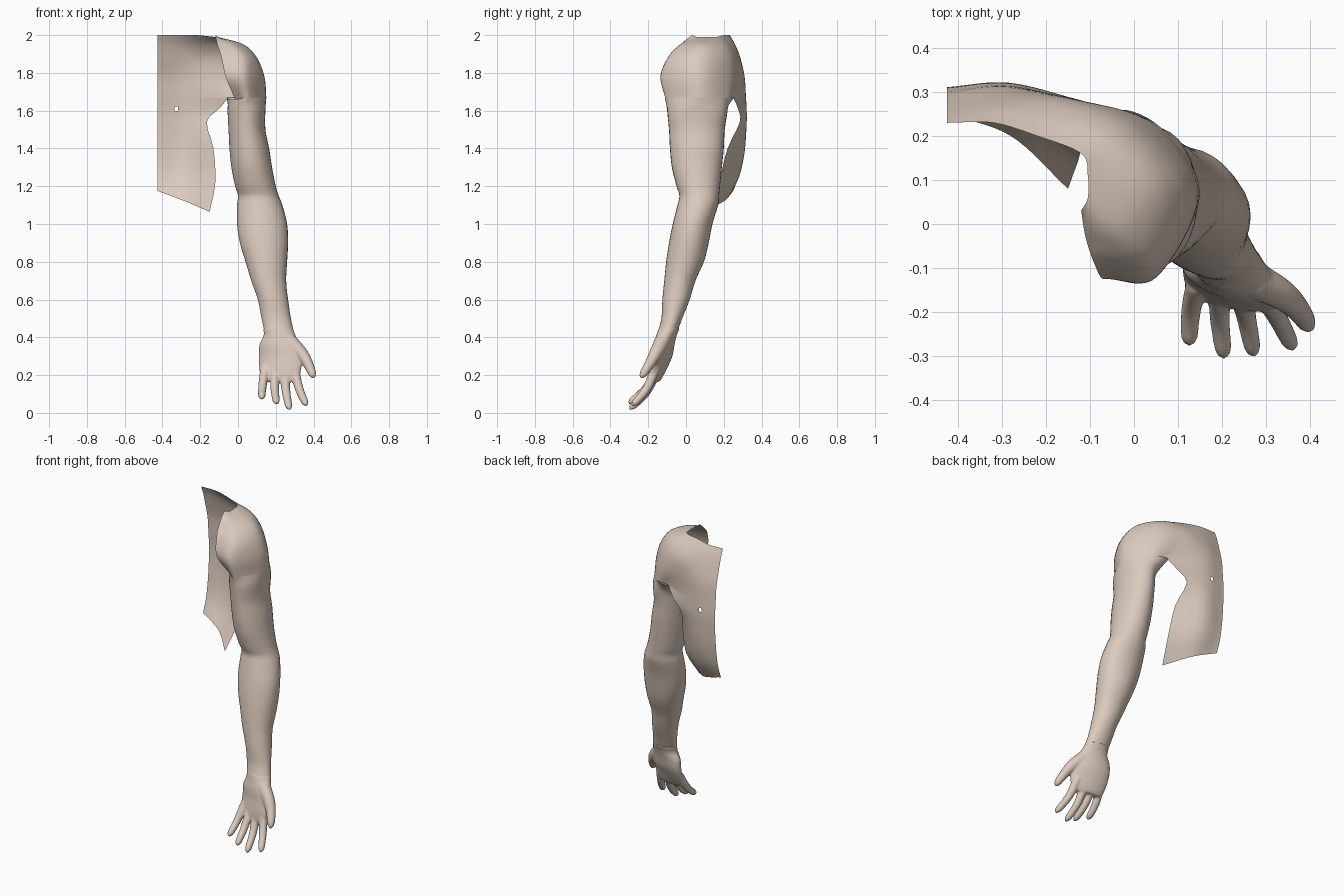
import bpy, bmesh, math
from mathutils import Vector

if "Cube" in bpy.data.objects:
    bpy.data.objects.remove(bpy.data.objects["Cube"])

skin = bpy.data.materials.new("warm_skin")
skin.use_nodes = True
tone = (0.71, 0.59, 0.51, 1)
skin.diffuse_color = tone
skin.node_tree.nodes["Principled BSDF"].inputs["Base Color"].default_value = tone


def smooth_path(points, steps, closed=False):
    """Pass a smooth curve through the points."""
    points = [Vector(p) for p in points]
    count = len(points)
    if closed:
        before, after = points[-1], points[:2]
    else:
        before = 2 * points[0] - points[1]
        after = [2 * points[-1] - points[-2]]
    line = [before] + points + after
    result = []
    for i in range(count if closed else count - 1):
        a, b, c, d = line[i:i + 4]
        for s in range(steps):
            t = s / steps
            result.append(0.5 * (2 * b + (c - a) * t + (2 * a - 5 * b + 4 * c - d) * t * t
                                 + (3 * b - a - 3 * c + d) * t ** 3))
    if not closed:
        result.append(points[-1])
    return result


def refine_rows(rows, steps):
    """Add smooth rows between the given rows."""
    columns = [smooth_path(column, steps) for column in zip(*rows)]
    return list(zip(*columns))


def loft(bm, rows, closed=False, caps=False):
    """Skin a list of rows with quads."""
    grid = [[bm.verts.new(p) for p in row] for row in rows]
    width = len(grid[0])
    for low, high in zip(grid, grid[1:]):
        for i in range(width if closed else width - 1):
            j = (i + 1) % width
            bm.faces.new((low[i], low[j], high[j], high[i]))
    if caps:
        bm.faces.new(grid[0])
        bm.faces.new(grid[-1])


def finish(bm, name):
    bmesh.ops.recalc_face_normals(bm, faces=bm.faces)
    for face in bm.faces:
        face.smooth = True
    mesh = bpy.data.meshes.new(name)
    bm.to_mesh(mesh)
    bm.free()
    mesh.materials.append(skin)
    part = bpy.data.objects.new(name, mesh)
    bpy.context.collection.objects.link(part)
    return part


def metres(rows):
    return [[Vector(p) / 100 for p in row] for row in rows]


# Shoulder sheet: each row runs from the spine, round the arm, to the chest edge
shoulder_rows = metres([
    [(-42.5, 23, 200), (-32, 23, 200), (-22, 20, 200), (-12, 16, 199),
     (-10.5, 11, 199), (-10.5, 6, 199), (-12, 3, 200)],
    [(-42.5, 25, 195), (-30, 26.5, 194), (-18, 25, 194), (-5, 20, 195),
     (3, 9, 195), (-2, -2, 195), (-11, -3, 195)],
    [(-42.5, 27, 188), (-30, 29, 187), (-15, 28, 187), (0, 22, 188),
     (10, 8, 188), (4, -8, 188), (-9, -9, 189)],
    [(-42.5, 29.5, 178), (-29, 31, 178), (-12, 28, 177), (3, 23, 177),
     (14, 7, 178), (5, -12, 178), (-6.5, -12.5, 178)],
    [(-42.5, 30.5, 167), (-27, 31.5, 167), (-5, 25, 167), (6, 22, 167),
     (15, 7, 167), (6, -10.5, 167), (-1.5, -6.5, 166)],
])
bm = bmesh.new()
loft(bm, refine_rows([smooth_path(row, 8) for row in shoulder_rows], 6))
finish(bm, "shoulder")

# Back panel below the armpit, with a small opening
panel_rows = shoulder_rows[-1:] + metres([
    [(-42.5, 31, 160), (-28, 32, 160), (-10, 27.5, 161)],
    [(-42.5, 31, 152), (-29, 32, 153), (-16.5, 28.5, 154)],
    [(-42.5, 30, 138), (-28, 30.5, 138), (-13, 22, 140)],
    [(-42.5, 28, 126), (-28, 27, 124), (-12, 17, 122)],
    [(-42.5, 25, 117.5), (-28, 20, 112), (-15, 8, 106.5)],
])
panel_rows[0] = panel_rows[0][:3]
bm = bmesh.new()
loft(bm, refine_rows([smooth_path(row, 8) for row in panel_rows], 3))
spot = Vector((-0.32, 0.32, 1.6))
opening = min(bm.faces, key=lambda f: (f.calc_center_median() - spot).length)
bmesh.ops.delete(bm, geom=[opening], context="FACES")
finish(bm, "back_panel")

# Angles round the arm, matching the points of the shoulder's last row
STOPS = [135, 90, 0, -90, -135, -180, -225]
ANGLES = [math.radians(a + (b - a) * s / 8)
          for a, b in zip(STOPS, STOPS[1:]) for s in range(8)]


def oval(z, left, right, front, back, slant=0):
    """Cross-section filling the given extents, in hundredths."""
    ring = []
    for angle in ANGLES:
        across = (right - left) / 2 * math.cos(angle)
        y = (front + back) / 2 + (back - front) / 2 * math.sin(angle) - slant * across
        ring.append(Vector(((left + right) / 2 + across, y, z)) / 100)
    return ring


# Arm from the armpit to the wrist
armpit = shoulder_rows[-1][2:] + [Vector((-0.05, 0.08, 1.66))]
arm_rings = [smooth_path(armpit, 8, closed=True)] + [oval(*size) for size in [
    (160, -5.5, 14.5, -10, 22),
    (150, -5, 14.5, -9, 20.5),
    (140, -4.5, 16.5, -8.5, 20),
    (130, -3.5, 18, -7.5, 19),
    (120, -1.5, 20, -5, 18),
    (115, 0, 21.5, -3.5, 17.5),
    (110, -0.5, 23.5, -4.5, 17),
    (100, -0.5, 26, -7, 14),
    (90, 1, 26.5, -9, 12),
    (80, 4, 26, -10.5, 9.5),
    (70, 7, 25.5, -11.5, 5),
    (60, 10.5, 26.5, -12.5, 2),
    (50, 12.5, 28, -13, -2),
    (43, 14, 29.5, -15, -4.5),
]]
bm = bmesh.new()
loft(bm, refine_rows(arm_rings, 3), closed=True)
finish(bm, "arm")

# Palm
bm = bmesh.new()
palm_rings = [oval(*size) for size in [
    (45, 13.3, 29.1, -14.5, -3.2),
    (41, 13.6, 30.5, -15.7, -5, 0.1),
    (36, 11.3, 33, -17, -6.5, 0.2),
    (30, 11, 34, -17.7, -8, 0.25),
    (24, 11.2, 33.6, -18.7, -10.7, 0.25),
    (19, 12, 32.5, -19.3, -13, 0.2),
    (16.5, 14, 31, -18.8, -14.5, 0.2),
]]
loft(bm, refine_rows(palm_rings, 3), closed=True, caps=True)


def digit(points, base, tip):
    """Tapered tube with a rounded end."""
    path = smooth_path([Vector(p) / 100 for p in points], 8)
    last = len(path) - 1
    rings = []
    for i, centre in enumerate(path):
        along = (path[min(i + 1, last)] - path[max(i - 1, 0)]).normalized()
        side = along.cross(Vector((0, 1, 0))).normalized()
        up = side.cross(along)
        t = i / last
        size = (base + (tip - base) * t) / 100
        size *= math.sqrt(max(0.06, 1 - max(0, (t - 0.85) / 0.15) ** 2))
        rings.append([centre + size * (math.cos(a) * side + math.sin(a) * up)
                      for a in (math.tau * k / 14 for k in range(14))])
    loft(bm, rings, closed=True, caps=True)


# Four fingers, little to index, then the thumb
for root, middle, end in [
    ((14.5, -13.5, 24), (13, -19.5, 14.5), (12.5, -27.5, 7.5)),
    ((19.5, -14, 24), (19.5, -21.5, 12.5), (20.5, -30.5, 4.8)),
    ((24.5, -15, 24), (25.5, -21, 11), (27.3, -30, 1.8)),
    ((29.5, -16, 24), (32.5, -21, 12.5), (36.3, -28.5, 3.8)),
]:
    digit([root, middle, end], 2.7, 1.9)
digit([(27, -12.5, 38), (33.5, -16, 31.5), (37.3, -19.5, 25.5), (40.2, -24, 18.5)], 4.3, 2)

# Blend palm and fingers into one skin
hand = finish(bm, "hand")
blend = hand.modifiers.new("blend", "REMESH")
blend.mode = "VOXEL"
blend.voxel_size = 0.006
blend.use_smooth_shade = True
soften = hand.modifiers.new("soften", "SMOOTH")
soften.factor = 0.5
soften.iterations = 6
